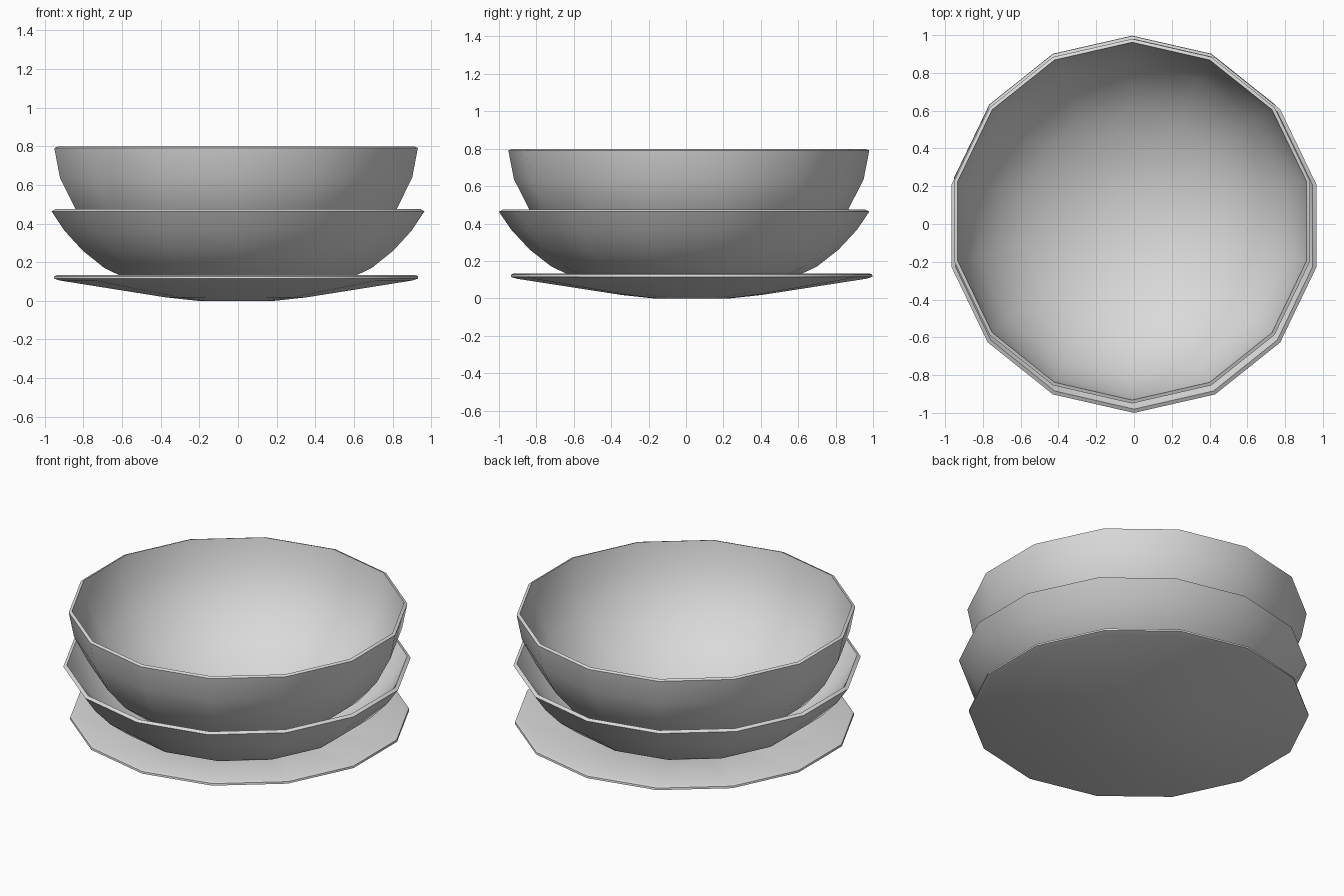
import bpy, bmesh, math

if "Cube" in bpy.data.objects:
    bpy.data.objects.remove(bpy.data.objects["Cube"])

SIDES = 14

mat = bpy.data.materials.new("plain_grey")
mat.diffuse_color = (0.7, 0.7, 0.7, 1)
mat.use_nodes = True
mat.node_tree.nodes["Principled BSDF"].inputs["Base Color"].default_value = mat.diffuse_color


def inner_wall(outer, t, rim):
    """Offset the outer profile inwards; finish at a slightly raised rim."""
    pts = []
    for i, (r, z) in enumerate(outer):
        a = outer[max(i - 1, 0)]
        b = outer[min(i + 1, len(outer) - 1)]
        dr, dz = b[0] - a[0], b[1] - a[1]
        n = math.hypot(dr, dz)
        pts.append((max(r - t * dz / n, 0), z + t * dr / n))
    pts[0] = (0, outer[0][1] + t)
    pts[-1] = (outer[-1][0] - t, outer[-1][1] + rim)
    return pts[::-1]


def lathe(name, profile, cx, cy):
    """Spin a closed profile (starts and ends on the axis) around z."""
    bm = bmesh.new()
    rings = []
    for r, z in profile:
        if r < 1e-5:
            rings.append([bm.verts.new((cx, cy, z))])
        else:
            angles = [math.pi / 2 + 2 * math.pi * k / SIDES for k in range(SIDES)]
            rings.append([bm.verts.new((cx + r * math.cos(a), cy + r * math.sin(a), z))
                          for a in angles])
    for lo, hi in zip(rings, rings[1:]):
        for k in range(SIDES):
            n = (k + 1) % SIDES
            if len(lo) == 1:
                bm.faces.new((lo[0], hi[n], hi[k]))
            elif len(hi) == 1:
                bm.faces.new((lo[k], lo[n], hi[0]))
            else:
                bm.faces.new((lo[k], lo[n], hi[n], hi[k]))
    bmesh.ops.recalc_face_normals(bm, faces=bm.faces)
    me = bpy.data.meshes.new(name)
    bm.to_mesh(me)
    bm.free()
    me.materials.append(mat)
    ob = bpy.data.objects.new(name, me)
    bpy.context.collection.objects.link(ob)
    bpy.ops.object.select_all(action='DESELECT')
    ob.select_set(True)
    bpy.context.view_layer.objects.active = ob
    bpy.ops.object.shade_smooth_by_angle(angle=math.radians(35))
    return ob


# Shallow plate at the bottom
plate = [(0, 0), (0.205, 0), (0.375, 0.018), (0.935, 0.105), (0.967, 0.115), (0.965, 0.127),
         (0.95, 0.134), (0.37, 0.042), (0.2, 0.022), (0, 0.02)]
lathe("plate", plate, -0.01, 0.03)

# Wide shallow bowl in the middle
wide = [(0, 0.025), (0.2, 0.032), (0.38, 0.053), (0.55, 0.095), (0.71, 0.17),
        (0.825, 0.26), (0.923, 0.365), (0.99, 0.463)]
lathe("wide_bowl", wide + inner_wall(wide, 0.02, 0.011), 0, -0.01)

# Deep bowl on top
deep = [(0, 0.06), (0.15, 0.068), (0.3, 0.095), (0.45, 0.15), (0.6, 0.225), (0.735, 0.33),
        (0.85, 0.47), (0.935, 0.637), (0.965, 0.791)]
lathe("deep_bowl", deep + inner_wall(deep, 0.018, 0.007), -0.01, 0.015)
